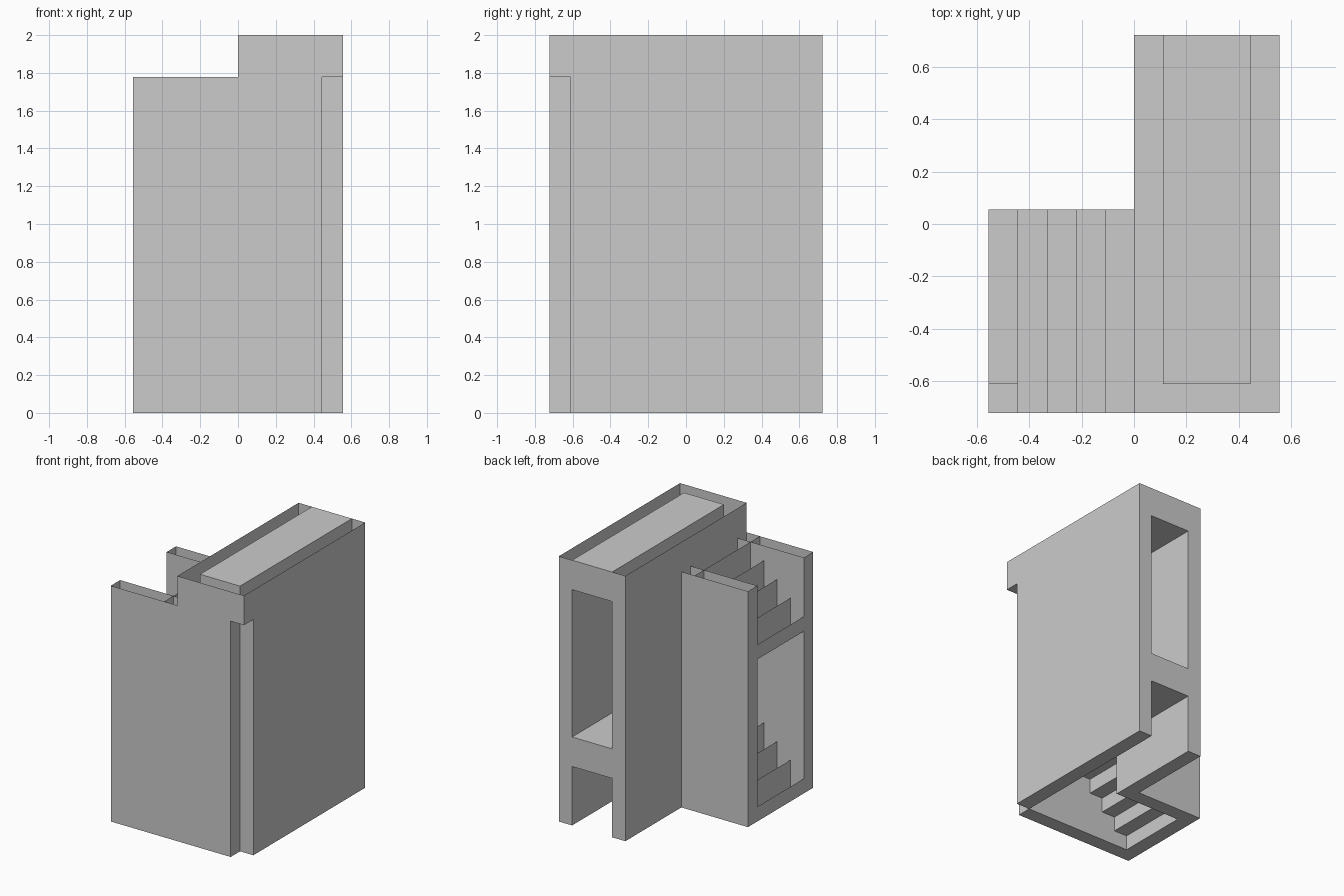
import bpy
import bmesh

if "Cube" in bpy.data.objects:
    bpy.data.objects.remove(bpy.data.objects["Cube"])

U = 2 / 18                    # grid module: 10 x 13 x 18 modules
OFF = (5, 6.5, 0)             # module offset that centres the model


def panels(name, *rects):
    """Flat panels as (axis, position, a0, a1, b0, b1); a, b are the other two axes in order."""
    bm = bmesh.new()
    for axis, pos, a0, a1, b0, b1 in rects:
        verts = []
        for a, b in ((a0, b0), (a1, b0), (a1, b1), (a0, b1)):
            p = [a, b]
            p.insert('xyz'.index(axis), pos)
            verts.append(bm.verts.new([(p[k] - OFF[k]) * U for k in range(3)]))
        bm.faces.new(verts)
    bmesh.ops.remove_doubles(bm, verts=bm.verts, dist=1e-5)
    me = bpy.data.meshes.new(name)
    bm.to_mesh(me)
    bm.free()
    ob = bpy.data.objects.new(name, me)
    bpy.context.collection.objects.link(ob)
    return ob


# outer walls, with the notched front right corner
panels("front_wall", ('y', 0, 0, 9, 0, 16), ('y', 0, 5, 10, 16, 18))
panels("right_wall", ('x', 10, 1, 13, 0, 16), ('x', 10, 0, 13, 16, 18))
panels("corner_notch", ('x', 9, 0, 1, 0, 16), ('y', 1, 9, 10, 0, 16))
panels("stairwell_back_wall", ('y', 7, 0, 5, 0, 16))
panels("room_left_wall", ('x', 5, 7, 13, 0, 16), ('x', 5, 0, 13, 16, 18))

# inner walls
panels("inner_front_wall", ('y', 1, 0, 9, 0, 16))
panels("inner_stairwell_wall", ('y', 6, 0, 6, 0, 16))
panels("inner_room_walls", ('x', 6, 6, 13, 0, 16), ('x', 9, 1, 13, 0, 16))

# opening frames at the back of the room and the left of the stairwell
panels("room_frame",
       ('y', 13, 5, 6, 0, 18), ('y', 13, 9, 10, 0, 18),
       ('y', 13, 6, 9, 4, 6), ('y', 13, 6, 9, 16, 18))
panels("stairwell_frame",
       ('x', 0, 0, 1, 0, 16), ('x', 0, 6, 7, 0, 16),
       ('x', 0, 1, 6, 0, 1), ('x', 0, 1, 6, 11, 12))

# wall undersides
panels("wall_bottoms",
       ('z', 0, 0, 1, 0, 7), ('z', 0, 1, 9, 0, 1), ('z', 0, 1, 6, 6, 7),
       ('z', 0, 5, 6, 7, 13), ('z', 0, 9, 10, 1, 13))

# floors with their ceilings below
panels("middle_floor", ('z', 6, 6, 9, 1, 13), ('x', 6, 1, 6, 4, 6))
panels("lower_ceiling", ('z', 4, 5, 9, 1, 13), ('x', 5, 1, 6, 4, 6))
panels("top_floor", ('z', 18, 6, 9, 1, 13), ('x', 6, 1, 13, 16, 18),
       ('x', 9, 1, 13, 16, 18), ('y', 1, 6, 9, 16, 18))
panels("upper_ceiling", ('z', 16, 5, 10, 0, 13), ('x', 5, 0, 7, 15, 16))

# stair flights: tall risers and stepped undersides
for name, base in (("lower_stairs", 0), ("upper_stairs", 11)):
    steps = []
    for i in range(1, 5):
        steps.append(('x', i, 0, 7, base + i - 1, base + i + 1))
        steps.append(('z', base + i, i, i + 1, 0, 7))
    if base:
        steps.append(('z', base, 0, 1, 1, 7))
    panels(name, *steps)
